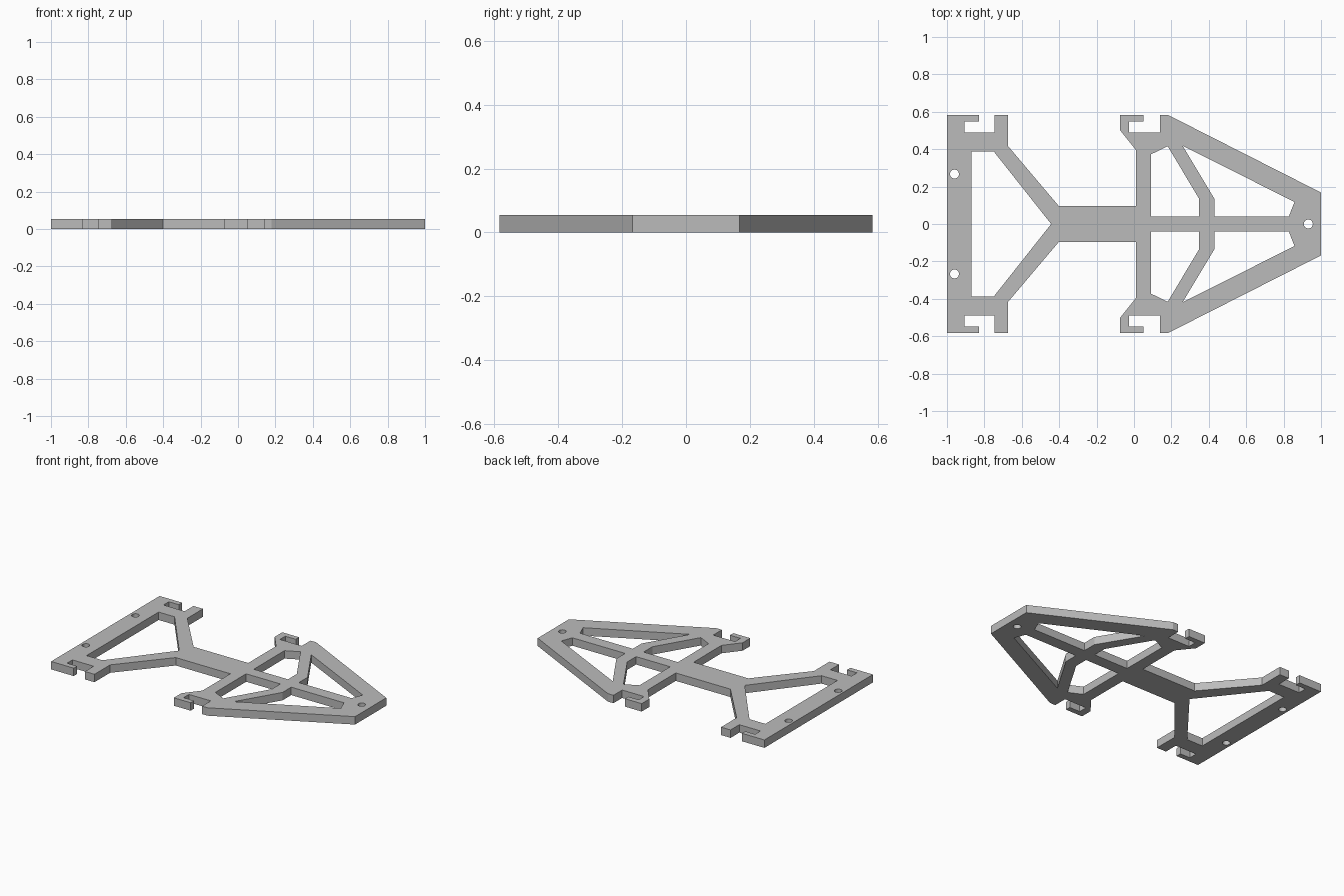
import bpy
import bmesh
from math import cos, sin, tau

THICKNESS = 0.054

cube = bpy.data.objects.get("Cube")
if cube:
    bpy.data.objects.remove(cube, do_unlink=True)

grey = bpy.data.materials.new("light_grey")
grey.use_nodes = True
colour = (0.5, 0.5, 0.5, 1)
grey.diffuse_color = colour
grey.node_tree.nodes["Principled BSDF"].inputs["Base Color"].default_value = colour


def mirrored(points):
    """Mirror points in the x axis."""
    return [(x, -y) for x, y in points]


def closed_by_mirror(half):
    """Close a half outline with its mirror image."""
    return half + [p for p in reversed(mirrored(half)) if p not in half]


def circle(cx, cy, radius=0.024, sides=32):
    return [(cx + radius * cos(tau * i / sides), cy + radius * sin(tau * i / sides))
            for i in range(sides)]


# Outer edge: rear clip, diagonal arm, spine, front clip, tapered nose
outline = closed_by_mirror([
    (-1, .584), (-.83, .584), (-.83, .548), (-.905, .548), (-.905, .49),
    (-.745, .49), (-.745, .584), (-.673, .584), (-.673, .416), (-.402, .096),
    (.01, .096), (.01, .396), (-.075, .502), (-.075, .584), (.052, .584),
    (.052, .548), (-.027, .548), (-.027, .49), (.138, .49), (.138, .584),
    (.18, .584), (1, .168)])

# Openings between the struts
rear_opening = closed_by_mirror([(-.87, .388), (-.75, .388), (-.443, 0)])
inner_opening = [(.09, .372), (.18, .416), (.348, .135), (.348, .041), (.09, .041)]
nose_opening = [(.26, .418), (.43, .135), (.43, .041), (.828, .041), (.858, .118)]

# Screw holes
holes = [circle(-.96, .267), circle(-.96, -.267), circle(.932, 0)]

loops = [outline, rear_opening, *holes]
for opening in (inner_opening, nose_opening):
    loops += [opening, mirrored(opening)]

# Filled flat profile with thickness
curve = bpy.data.curves.new("frame_profile", "CURVE")
curve.dimensions = "2D"
curve.fill_mode = "BOTH"
curve.extrude = THICKNESS / 2
for loop in loops:
    spline = curve.splines.new("POLY")
    spline.points.add(len(loop) - 1)
    for point, (x, y) in zip(spline.points, loop):
        point.co = (x, y, 0, 1)
    spline.use_cyclic_u = True
profile = bpy.data.objects.new("frame_profile", curve)
bpy.context.collection.objects.link(profile)
bpy.context.view_layer.update()

# Solid frame plate standing on the ground
mesh = bpy.data.meshes.new_from_object(
    profile.evaluated_get(bpy.context.evaluated_depsgraph_get()))
bpy.data.objects.remove(profile, do_unlink=True)
bm = bmesh.new()
bm.from_mesh(mesh)
bmesh.ops.remove_doubles(bm, verts=bm.verts, dist=0.0005)
bmesh.ops.translate(bm, verts=bm.verts, vec=(0, 0, THICKNESS / 2))
bmesh.ops.recalc_face_normals(bm, faces=bm.faces)
for face in bm.faces:
    face.smooth = False
bm.to_mesh(mesh)
bm.free()
mesh.materials.clear()
mesh.materials.append(grey)
plate = bpy.data.objects.new("frame_plate", mesh)
bpy.context.collection.objects.link(plate)
